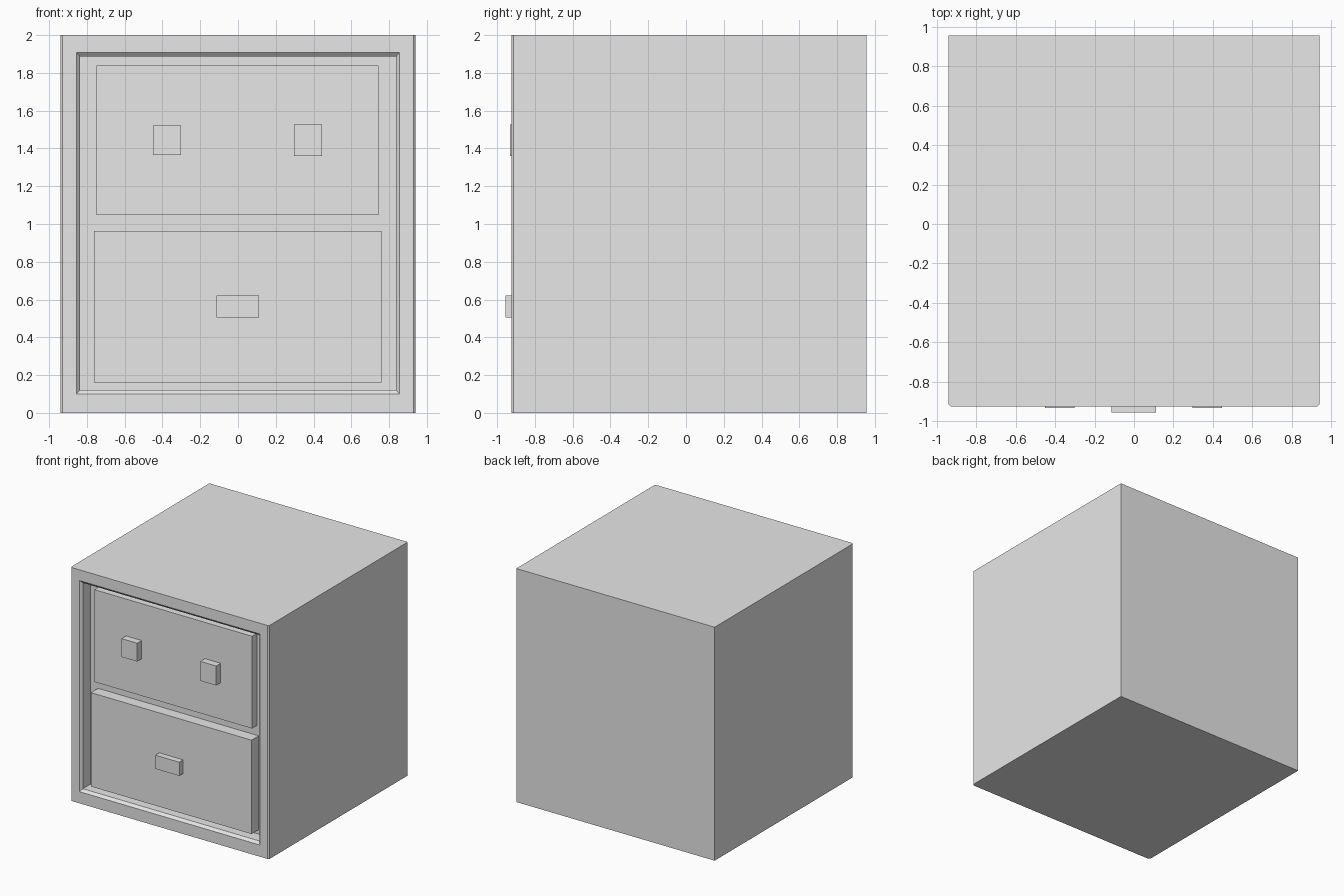
import bpy, bmesh

cube = bpy.data.objects.get("Cube")
if cube:
    bpy.data.objects.remove(cube, do_unlink=True)

grey = bpy.data.materials.new("light_grey")
grey.use_nodes = True
colour = (0.8, 0.8, 0.8, 1)
grey.diffuse_color = colour
grey.node_tree.nodes["Principled BSDF"].inputs["Base Color"].default_value = colour


def finish(name, bm):
    bmesh.ops.recalc_face_normals(bm, faces=bm.faces)
    mesh = bpy.data.meshes.new(name)
    bm.to_mesh(mesh)
    bm.free()
    mesh.materials.append(grey)
    obj = bpy.data.objects.new(name, mesh)
    bpy.context.collection.objects.link(obj)
    return obj


def box(name, xs, ys, zs):
    bm = bmesh.new()
    bmesh.ops.create_cube(bm, size=1)
    for v in bm.verts:
        v.co = [r[0] if c < 0 else r[1] for c, r in zip(v.co, (xs, ys, zs))]
    return finish(name, bm)


# Cabinet: chamfered plan extruded upwards, front open, joined to a recess
front, back, half, cham = -0.925, 0.955, 0.94, 0.012
bm = bmesh.new()
plan = [(-half + cham, front), (half - cham, front), (half, front + cham),
        (half, back), (-half, back), (-half, front + cham)]
base = bm.faces.new([bm.verts.new((x, y, 0)) for x, y in plan])
top = bmesh.ops.extrude_face_region(bm, geom=[base], use_keep_orig=True)
bmesh.ops.translate(bm, vec=(0, 0, 2),
                    verts=[g for g in top["geom"] if isinstance(g, bmesh.types.BMVert)])
front_face = next(f for f in bm.faces
                  if all(abs(v.co.y - front) < 0.001 for v in f.verts))


def ring(xh, y, z0, z1):
    return [bm.verts.new(p) for p in
            ((-xh, y, z0), (xh, y, z0), (xh, y, z1), (-xh, y, z1))]


# Recess: frame face, sloped lip, straight wall and back panel
outer = sorted(front_face.verts, key=lambda v: (v.co.z, v.co.x))
outer = [outer[0], outer[1], outer[3], outer[2]]
bm.faces.remove(front_face)
rings = [outer,
         ring(0.855, front, 0.10, 1.908),
         ring(0.836, front + 0.02, 0.122, 1.886),
         ring(0.836, -0.805, 0.122, 1.886)]
for a, b in zip(rings, rings[1:]):
    for i in range(4):
        j = (i + 1) % 4
        bm.faces.new((a[i], a[j], b[j], b[i]))
bm.faces.new(rings[-1])
finish("cabinet", bm)

# Drawer fronts
box("upper_drawer", (-0.75, 0.743), (-0.872, -0.805), (1.048, 1.838))
box("lower_drawer", (-0.762, 0.76), (-0.902, -0.805), (0.16, 0.964))

# Handles
box("right_knob", (-0.45, -0.302), (-0.933, -0.872), (1.365, 1.522))
box("left_knob", (0.297, 0.446), (-0.933, -0.872), (1.36, 1.527))
box("lower_handle", (-0.115, 0.112), (-0.955, -0.902), (0.505, 0.622))
